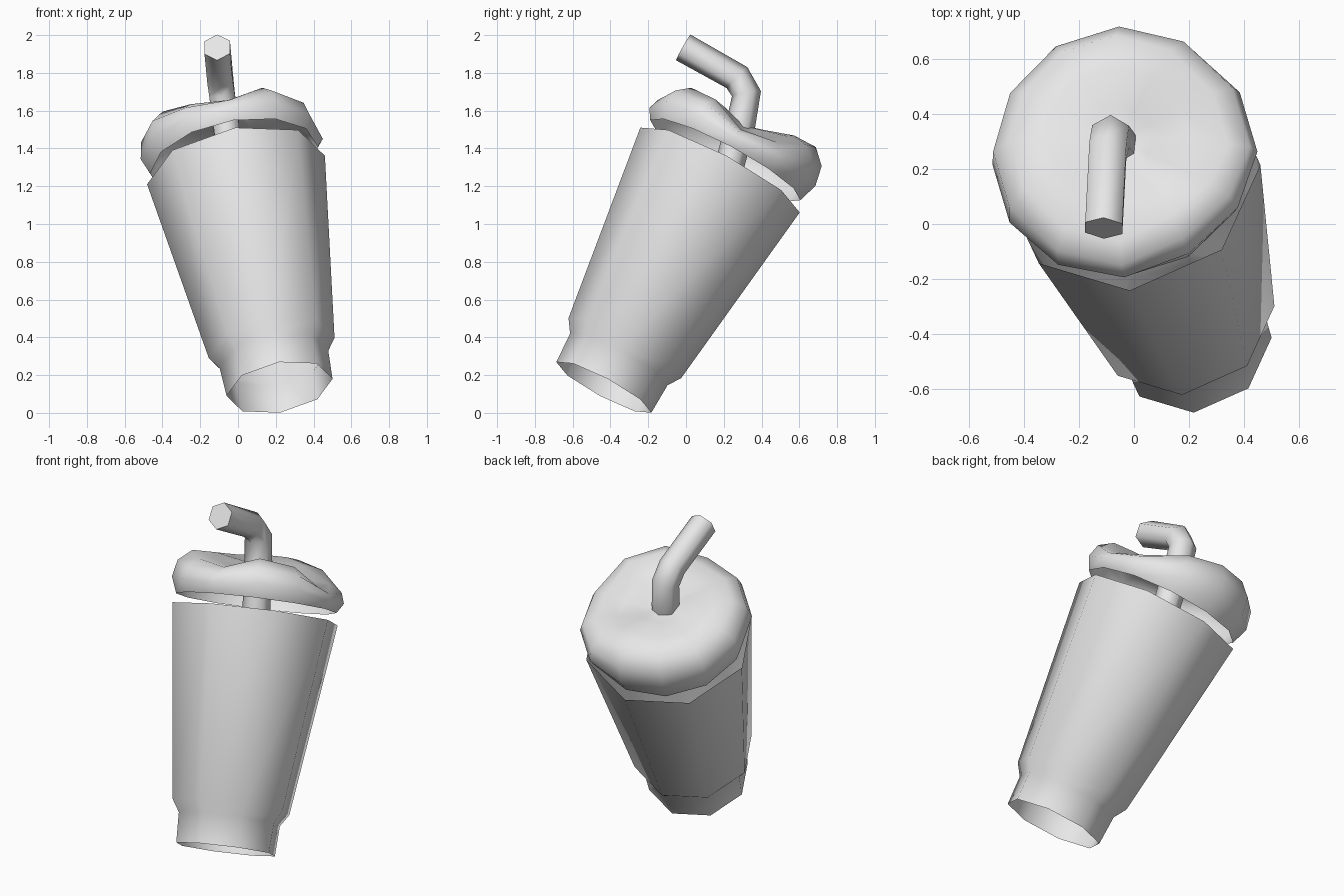
import bpy
import bmesh
from math import cos, sin, tau, radians
from mathutils import Vector, Matrix

cube = bpy.data.objects.get("Cube")
if cube:
    bpy.data.objects.remove(cube)

grey = bpy.data.materials.new("plain_grey")
grey.use_nodes = True
colour = (0.8, 0.8, 0.8, 1.0)
grey.diffuse_color = colour
grey.node_tree.nodes["Principled BSDF"].inputs["Base Color"].default_value = colour

# Leaning frame shared by the cup and the lid
axis = Vector((-0.174, 0.464, 0.868)).normalized()
side = Vector((0.984, 0.074, 0.158))
side = (side - axis * side.dot(axis)).normalized()
back = axis.cross(side)
foot = Vector((0.22, -0.435, 0.135))
CUP_HEIGHT = 1.325


def loft(name, rings, tip=None, cap=False, angle=180):
    """Skin a list of point rings, ending open, in a tip or in a flat cap."""
    bm = bmesh.new()
    loops = [[bm.verts.new(p) for p in ring] for ring in rings]
    n = len(loops[0])
    for low, high in zip(loops, loops[1:]):
        for i in range(n):
            j = (i + 1) % n
            bm.faces.new((low[i], low[j], high[j], high[i]))
    if tip is not None:
        end = bm.verts.new(tip)
        for i in range(n):
            bm.faces.new((loops[-1][i], loops[-1][(i + 1) % n], end))
    if cap:
        bm.faces.new(loops[-1])
    mesh = bpy.data.meshes.new(name)
    bm.to_mesh(mesh)
    bm.free()
    mesh.materials.append(grey)
    obj = bpy.data.objects.new(name, mesh)
    bpy.context.collection.objects.link(obj)
    bpy.ops.object.select_all(action="DESELECT")
    obj.select_set(True)
    bpy.context.view_layer.objects.active = obj
    bpy.ops.object.shade_smooth_by_angle(angle=radians(angle))
    return obj


def tilted(r, a, h):
    return foot + axis * h + side * (r * cos(a)) + back * (r * sin(a))


# Cup: open eight-sided tapered shell with a stepped foot
cup_profile = [(0.285, 0), (0.292, 0.17), (0.338, 0.24), (0.478, CUP_HEIGHT)]
loft("cup", [[tilted(r, tau * i / 8, h) for i in range(8)]
             for r, h in cup_profile], angle=60)

# Cream lid: lumpy open dome, its crest height changing around the rim
crests = [0.18, 0.22, 0.31, 0.36, 0.36, 0.34, 0.33, 0.32, 0.26, 0.22, 0.29, 0.27]
RIM, MIDDLE = 0.06, 0.27
lid_profile = [(0.45, 0, 0), (0.485, 0.35, 0), (0.465, 0.72, 0),
               (0.39, 0.97, 0), (0.26, 1, 0.1), (0.12, 1, 0.6)]
lid_rings = []
for r, rise, blend in lid_profile:
    ring = []
    for i, crest in enumerate(crests):
        h = RIM + (crest - RIM) * rise
        h += (MIDDLE - h) * blend
        ring.append(tilted(r, tau * i / len(crests), CUP_HEIGHT + h))
    lid_rings.append(ring)
loft("cream_lid", lid_rings, tip=tilted(0, 0, CUP_HEIGHT + MIDDLE))

# Bent straw: six-sided tube along a short path, closed at the mouth end
path = [Vector(p) for p in ((-0.02, 0.2, 1.2), (-0.065, 0.29, 1.53),
                            (-0.085, 0.32, 1.69), (-0.095, 0.27, 1.775),
                            (-0.11, -0.015, 1.935))]
straw_rings = []
for k, p in enumerate(path):
    ahead = path[min(k + 1, len(path) - 1)] - p
    behind = p - path[max(k - 1, 0)]
    along = (ahead.normalized() + behind.normalized()).normalized()
    across = Vector((1, 0, 0))
    across = (across - along * across.dot(along)).normalized()
    up = along.cross(across)
    straw_rings.append([p + 0.078 * (across * cos(a) + up * sin(a))
                        for a in (tau * (i + 0.5) / 6 for i in range(6))])
loft("straw", straw_rings, cap=True, angle=65)
